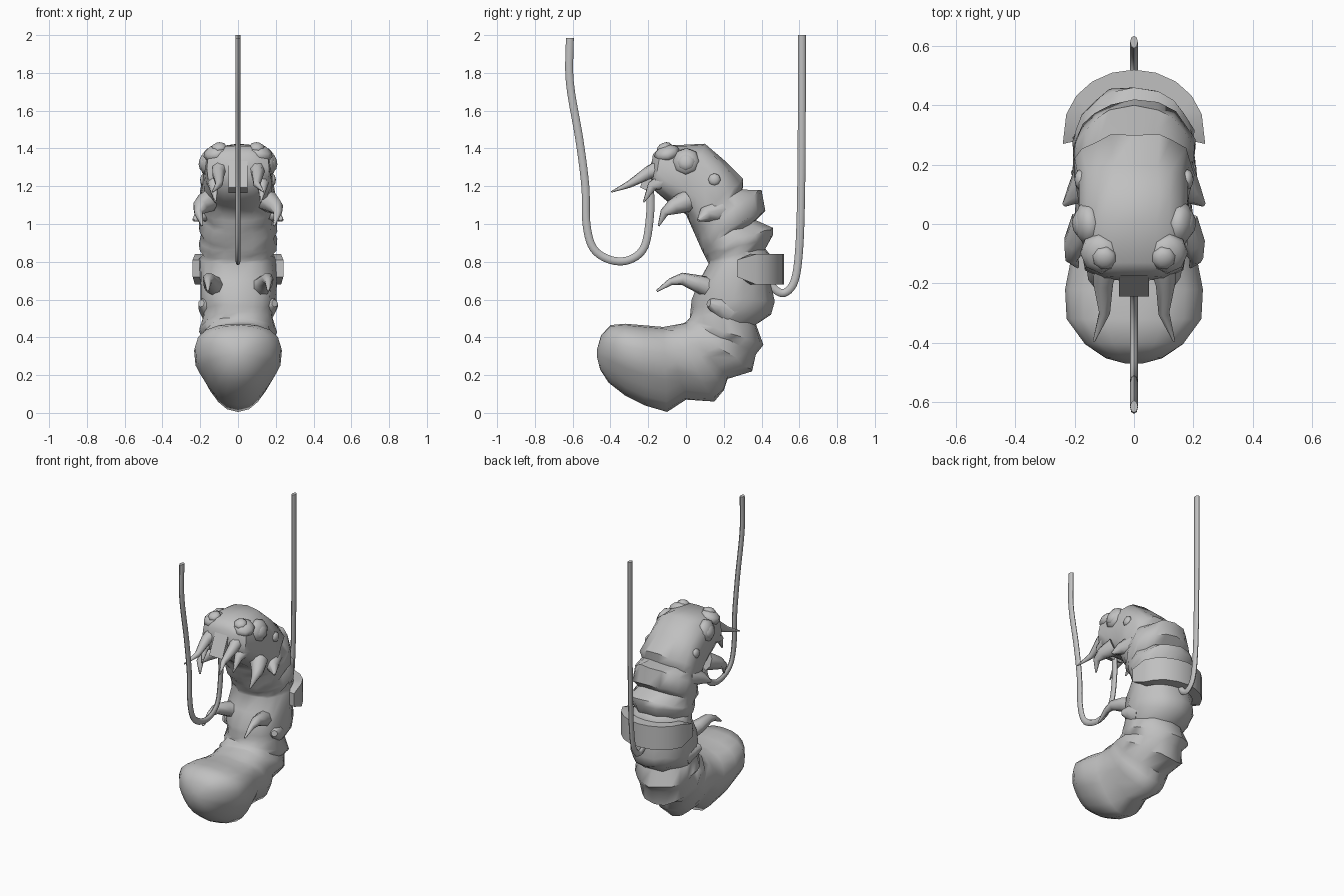
import bpy, bmesh, math, random
from mathutils import Vector, Matrix

if "Cube" in bpy.data.objects:
    bpy.data.objects.remove(bpy.data.objects["Cube"])

random.seed(4)
grey = bpy.data.materials.new("grey")
grey.diffuse_color = (0.53, 0.53, 0.53, 1)
grey.use_nodes = True
grey.node_tree.nodes["Principled BSDF"].inputs["Base Color"].default_value = grey.diffuse_color


def finish(name, bm, angle=40):
    bmesh.ops.recalc_face_normals(bm, faces=bm.faces[:])
    me = bpy.data.meshes.new(name)
    bm.to_mesh(me)
    bm.free()
    me.materials.append(grey)
    ob = bpy.data.objects.new(name, me)
    bpy.context.collection.objects.link(ob)
    bpy.ops.object.select_all(action='DESELECT')
    bpy.context.view_layer.objects.active = ob
    ob.select_set(True)
    bpy.ops.object.shade_smooth_by_angle(angle=math.radians(angle))
    return ob


def skin(bm, rings):
    """Join closed rings of points and cap both ends."""
    vs = [[bm.verts.new(p) for p in r] for r in rings]
    n = len(vs[0])
    for a, b in zip(vs, vs[1:]):
        for i in range(n):
            bm.faces.new((a[i], a[(i + 1) % n], b[(i + 1) % n], b[i]))
    bm.faces.new(vs[0])
    bm.faces.new(vs[-1])


def tube(bm, path, r0, r1, flat=1.0, sides=8):
    """Sweep a round section along a path, tapering from r0 to r1."""
    path = [Vector(p) for p in path]
    rings = []
    for i, p in enumerate(path):
        r = r0 + (r1 - r0) * i / (len(path) - 1)
        d = (path[min(i + 1, len(path) - 1)] - path[max(i - 1, 0)]).normalized()
        u = (Vector((1, 0, 0)) - d * d.x).normalized()
        v = d.cross(u)
        rings.append([p + r * (u * flat * math.cos(a) + v * math.sin(a))
                      for a in [2 * math.pi * k / sides for k in range(sides)]])
    skin(bm, rings)


def smooth_path(pts, steps=5):
    """Catmull-Rom curve through the points."""
    P = [Vector(p) for p in pts]
    P = [2 * P[0] - P[1]] + P + [2 * P[-1] - P[-2]]
    out = []
    for a, b, c, d in zip(P, P[1:], P[2:], P[3:]):
        for k in range(steps):
            t = k / steps
            out.append(0.5 * (2 * b + (c - a) * t + (2 * a - 5 * b + 4 * c - d) * t * t
                              + (3 * b - a - 3 * c + d) * t ** 3))
    return out + [P[-2]]


# Body back outline from head to tail: y, z, half width
back = [
    (-.175, 1.37, .10), (-.13, 1.415, .165), (0, 1.42, .18), (.10, 1.425, .185), (.20, 1.34, .19),
    (.30, 1.24, .20), (.30, 1.18, .19), (.40, 1.18, .205), (.42, 1.07, .21), (.37, 1.02, .19),
    (.46, .98, .205), (.46, .94, .205), (.42, .87, .185), (.45, .83, .20), (.45, .68, .20),
    (.47, .59, .205), (.45, .52, .195), (.37, .47, .18), (.41, .36, .205), (.37, .31, .185),
    (.35, .22, .205), (.22, .18, .19), (.20, .12, .195), (.15, .06, .20), (0, .07, .19), (-.10, .005, .205),
    (-.22, .04, .225), (-.32, .09, .22), (-.41, .16, .165), (-.455, .23, .095), (-.47, .29, .03),
]
# Belly outline: section number, y, z, filled in evenly between
belly = [(0, -.19, 1.26), (1, -.17, 1.18), (2, -.10, 1.12), (4, 0, 1.05), (9, .08, .87),
         (13, .12, .79), (14, .07, .70), (15, .03, .60), (18, .02, .50), (21, -.01, .475),
         (25, -.12, .455), (27, -.32, .472), (28, -.40, .465), (29, -.45, .41), (30, -.47, .34)]


def belly_at(i):
    for (a, ya, za), (b, yb, zb) in zip(belly, belly[1:]):
        if a <= i <= b:
            t = (i - a) / (b - a)
            return ya + (yb - ya) * t, za + (zb - za) * t


SIDES = 20
rings = []
for i, (by, bz, w) in enumerate(back):
    fy, fz = belly_at(i)
    square = min(.65 + .03 * i, .85)                            # boxy head, rounder body
    ridge = .75 if i < 7 else 1.25                              # spine peak behind the head
    pear = .25 * max(0, min(1, (i - 18) / 7, (30 - i) / 3))     # tail narrows to a keel
    ring = []
    for k in range(SIDES):
        t = 2 * math.pi * k / SIDES
        c, s = math.cos(t), math.sin(t)
        x = w * math.copysign(abs(s) ** square, s) * (1 - pear * c)
        h = (1 + math.copysign(abs(c) ** (ridge if c > 0 else square), c)) / 2
        ring.append((x, fy + (by - fy) * h, fz + (bz - fz) * h))
    rings.append(ring)
bm = bmesh.new()
skin(bm, rings)
# Uneven skin on the segments, left smooth on the tail bulb
for v in bm.verts:
    if v.co.y > -.1 and abs(v.co.x) > .02:
        v.co += Vector([random.uniform(-.008, .008) for _ in range(3)])
finish("body", bm, 50)

# Belt: half ring around the back with tapered ends
bm = bmesh.new()
rings = []
N = 10
for k in range(N + 1):
    a = math.pi * k / N
    x, y = .24 * math.cos(a), .29 + .23 * max(0, math.sin(a)) ** .9
    end = k in (0, N)
    top, bot = (.81, .72) if end else (.84, .68)
    xi, yi = x * .80, .28 + (y - .29) * .75
    if end:
        y = .27
    rings.append([(x, y, bot), (x, y, top), (xi, yi, top), (xi, yi, bot)])
skin(bm, rings)
finish("belt", bm, 30)

# Two hanging cables
cables = {
    "front_cable": [(-.615, 1.985), (-.615, 1.75), (-.565, 1.45), (-.533, 1.2), (-.527, 1.0),
                    (-.49, .87), (-.40, .81), (-.30, .81), (-.22, .88), (-.19, 1.05), (-.19, 1.2)],
    "rear_cable": [(.613, 2.0), (.613, 1.6), (.61, 1.2), (.60, .88), (.575, .70),
                   (.52, .635), (.465, .66), (.44, .72)],
}
for name, pts in cables.items():
    bm = bmesh.new()
    tube(bm, smooth_path([(0, y, z) for y, z in pts]), .021, .021, .62)
    finish(name, bm, 50)

# Mouth block, leaning forward
bm = bmesh.new()
bmesh.ops.create_cube(bm, size=1, matrix=Matrix.Translation((0, -.18, 1.25))
                      @ Matrix.Rotation(math.radians(-25), 4, 'X') @ Matrix.Diagonal((.10, .07, .155, 1)))
finish("mouth_block", bm, 30)


def mirrored_limb(name, r0, r1, *path):
    """Tapered limb on the right side and its mirror on the left."""
    for side, label in ((1, "right"), (-1, "left")):
        bm = bmesh.new()
        tube(bm, [(side * x, y, z) for x, y, z in path], r0, r1, 1, 7)
        finish(f"{label}_{name}", bm, 55)


# Paired limbs and lumps
mirrored_limb("mandible", .05, .004, (.09, -.11, 1.31), (.105, -.20, 1.27), (.10, -.30, 1.21), (.135, -.395, 1.17))
mirrored_limb("cheek_fang", .05, .004, (.12, -.11, 1.23), (.13, -.18, 1.20), (.12, -.225, 1.115))
mirrored_limb("upper_leg", .06, .005, (.16, 0, 1.12), (.20, -.07, 1.09), (.21, -.115, 1.06), (.19, -.145, .99))
mirrored_limb("middle_leg", .07, .008, (.14, .17, 1.07), (.195, .10, 1.05), (.235, .065, 1.02))
mirrored_limb("lower_leg", .06, .006, (.10, .16, .65), (.14, .06, .685), (.155, -.02, .71),
              (.16, -.08, .695), (.16, -.155, .645))
mirrored_limb("side_knob", .08, .02, (.13, .21, .55), (.17, .16, .57), (.195, .12, .58))


def mirrored_dome(name, c, r, d):
    """Flattened ball at c facing d, on both sides."""
    for side, label in ((1, "right"), (-1, "left")):
        m = (Matrix.Translation((side * c[0], c[1], c[2]))
             @ Vector((side * d[0], d[1], d[2])).to_track_quat('Z', 'Y').to_matrix().to_4x4()
             @ Matrix.Diagonal((1, 1, .6, 1)))
        bm = bmesh.new()
        bmesh.ops.create_uvsphere(bm, u_segments=8, v_segments=6, radius=r, matrix=m)
        finish(f"{label}_{name}", bm, 50)


# Brow bumps and three pairs of eyes
mirrored_dome("brow", (.115, -.10, 1.375), .07, (.3, -.3, 1))
mirrored_dome("top_eye", (.10, -.115, 1.405), .042, (.1, -.4, 1))
mirrored_dome("eye_socket", (.155, 0, 1.33), .075, (1, -.1, .2))
mirrored_dome("side_eye", (.175, 0, 1.33), .052, (1, -.1, .3))
mirrored_dome("small_eye", (.18, .15, 1.235), .034, (1, 0, .1))
